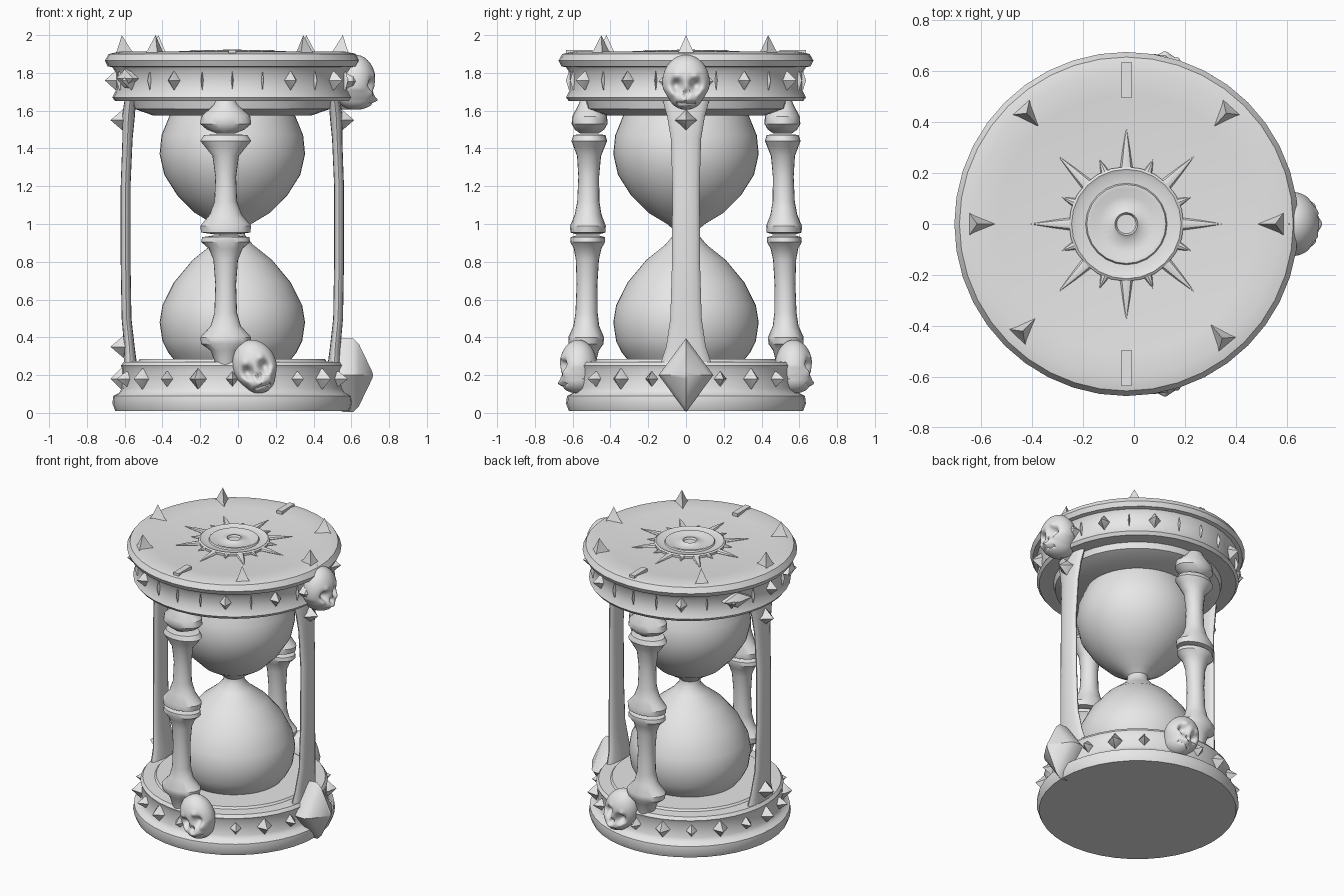
import bpy, bmesh
from math import sin, cos, pi, radians, exp
from mathutils import Matrix, Vector

cube = bpy.data.objects.get("Cube")
if cube:
    bpy.data.objects.remove(cube)

stone = bpy.data.materials.new("grey_stone")
stone.use_nodes = True
grey = (0.8, 0.8, 0.8, 1)
stone.diffuse_color = grey
stone.node_tree.nodes["Principled BSDF"].inputs["Base Color"].default_value = grey

AXIS = Vector((-0.03, 0, 0))
parts = []


def finish(name, bm):
    bmesh.ops.remove_doubles(bm, verts=bm.verts, dist=0.0004)
    bmesh.ops.recalc_face_normals(bm, faces=bm.faces)
    mesh = bpy.data.meshes.new(name)
    bm.to_mesh(mesh)
    bm.free()
    mesh.materials.append(stone)
    ob = bpy.data.objects.new(name, mesh)
    bpy.context.collection.objects.link(ob)
    parts.append(ob)
    return ob


def add_loft(bm, rings, segs, mat):
    """Rings are (height, radius x, radius y, centre x, centre y); the last three are optional."""
    loops = []
    for ring in rings:
        z, rx = ring[:2]
        ry = ring[2] if len(ring) > 2 else rx
        cx, cy = ring[3:5] if len(ring) > 4 else (0, 0)
        loops.append([bm.verts.new(mat @ Vector((cx + rx * cos(2 * pi * i / segs),
                                                 cy + ry * sin(2 * pi * i / segs), z)))
                      for i in range(segs)])
    for a, b in zip(loops, loops[1:]):
        for i in range(segs):
            j = (i + 1) % segs
            bm.faces.new((a[i], a[j], b[j], b[i]))
    for loop, ring in ((loops[0], rings[0]), (loops[-1], rings[-1])):
        if ring[1] > 0:
            bm.faces.new(loop)


def loft(name, rings, segs, mat):
    bm = bmesh.new()
    add_loft(bm, rings, segs, mat)
    return finish(name, bm)


def lathe(name, profile, segs=40):
    return loft(name, [(z, r) for r, z in profile], segs, Matrix.Translation(AXIS))


def outward(azimuth, r, z):
    """Frame on the body: local z points outward, local x points up."""
    a = radians(azimuth)
    radial, up = Vector((cos(a), sin(a), 0)), Vector((0, 0, 1))
    side = radial.cross(up)
    m = Matrix((up, side, radial)).transposed().to_4x4()
    return Matrix.Translation(AXIS + radial * r + up * z) @ m


def add_gem(bm, azimuth, r, z, half_h, half_w, depth):
    add_loft(bm, [(-0.03, half_h, half_w), (0.005, half_h, half_w), (depth, 0, 0)],
             4, outward(azimuth, r, z))


# Base, top ring and glass
lathe("base", [(0, .01), (.62, .01), (.635, .05), (.63, .09), (.6, .105), (.585, .13),
               (.582, .23), (.59, .25), (.575, .27), (.5, .272), (.49, .285), (0, .285)])
lathe("top_ring", [(0, 1.57), (.42, 1.575), (.52, 1.61), (.53, 1.65), (.62, 1.65),
                   (.635, 1.67), (.615, 1.71), (.615, 1.8), (.635, 1.83), (.66, 1.835),
                   (.675, 1.865), (.655, 1.9), (.6, 1.912), (.51, 1.9), (0, 1.9)])
lathe("glass", [(.3, .27), (.34, .32), (.37, .38), (.385, .48), (.37, .57), (.31, .69),
                (.21, .81), (.11, .89), (.068, .94), (.065, .97), (.1, 1.0), (.2, 1.06),
                (.29, 1.15), (.36, 1.26), (.385, 1.37), (.375, 1.47), (.33, 1.58)], 48)

# Sun emblem on the lid
lathe("emblem_disc", [(0, 1.89), (.225, 1.89), (.225, 1.915), (.215, 1.922), (.2, 1.915),
                      (.16, 1.912), (.155, 1.922), (.14, 1.922), (.11, 1.908), (.06, 1.915),
                      (.045, 1.925), (.038, 1.912), (0, 1.91)], 24)
bm = bmesh.new()
for i in range(16):
    length, width = ((.17, .026), (.065, .02))[i % 2]
    add_loft(bm, [(0, .015, width), (length * .5, .011, width * .55), (length, 0, 0)],
             8, outward(i * 22.5, .21, 1.903))
finish("emblem_rays", bm)

# Spikes and bars on the top rim
bm = bmesh.new()
for az in (0, 48, 132, 180, 226, 310):
    spot = AXIS + Vector((cos(radians(az)), sin(radians(az)), 0)) * .585
    m = Matrix.Translation(spot) @ Matrix.Rotation(radians(az + 180), 4, "Z")
    add_loft(bm, [(1.89, .08, .065), (1.92, .05, .04), (2.0, 0, 0)], 3, m)
finish("rim_spikes", bm)
bm = bmesh.new()
for side in (-1, 1):
    m = Matrix.Translation((AXIS.x, side * .565, 1.907)) @ Matrix.Diagonal((.04, .14, .03, 1))
    bmesh.ops.create_cube(bm, size=1, matrix=m)
finish("rim_bars", bm)

# Gems around the bands and on the side slats
bm = bmesh.new()
for i in range(1, 24):
    thin = i % 2 == 1 or i in (6, 18)
    add_gem(bm, i * 15, .615, 1.76, .05, .006 if thin else .036, .02 if thin else .06)
for az in (153, 207):
    add_gem(bm, az, .635, 1.77, .05, .1, .035)
finish("top_gems", bm)
bm = bmesh.new()
for i in range(1, 20):
    big = i % 2 == 0
    add_gem(bm, i * 18, .585, .18, .055 if big else .04, .046 if big else .033, .06)
finish("base_gems", bm)
bm = bmesh.new()
for az, z in ((0, 1.55), (180, 1.55), (180, .35)):
    add_gem(bm, az, .57, z, .06, .06, .075)
finish("slat_gems", bm)

# Side slats
for name, az in (("left_slat", 0), ("right_slat", 180)):
    m = Matrix.Translation(AXIS) @ Matrix.Rotation(radians(az), 4, "Z")
    loft(name, [(z, t, w, c, 0) for z, t, w, c in
                ((.26, .035, .135, .54), (.35, .028, .105, .545), (.5, .026, .083, .56),
                 (.8, .026, .074, .565), (1.2, .026, .072, .565), (1.45, .027, .08, .555),
                 (1.57, .034, .1, .55), (1.66, .03, .125, .54))], 16, m)

# Front and back columns, each of two bones and an end knob
upper_bone = [(1.475, .06), (1.47, .115), (1.44, .135), (1.41, .11), (1.36, .07), (1.25, .055),
              (1.12, .06), (1.05, .085), (.99, .135), (.955, .13), (.945, .06)]
lower_bone = [(.94, .06), (.93, .125), (.905, .13), (.87, .09), (.81, .065), (.68, .055),
              (.53, .06), (.46, .08), (.4, .135), (.365, .13), (.33, .08), (.25, .05)]
knob = [(1.66, .05), (1.63, .065), (1.57, .13), (1.53, .135), (1.5, .1), (1.48, .05)]
for side, where in ((-1, "front"), (1, "back")):
    m = Matrix.Translation((-.065, side * .515, 0))
    for name, rings in (("upper_bone", upper_bone), ("lower_bone", lower_bone), ("knob", knob)):
        loft(where + "_" + name, [(z, r, .03 + r * .48 if r > .055 else r,
                                   0, side * (.02 - z * .016)) for z, r in rings], 20, m)

# Diamond medallion and the plate behind the upper skull
loft("medallion", [(-.05, .18, .13), (.0, .195, .145), (.05, .195, .145), (.08, .165, .12),
                   (.15, .02, .015), (.155, 0, 0)], 4, outward(0, .59, .2))
loft("skull_plate", [(-.04, .15, .145), (.03, .15, .145), (.06, .1, .1)], 4,
     outward(0, .61, 1.755))


# Skulls: a sphere with narrowed jaw, cheeks, sockets, nose and mouth pushed in or out
def skull(name, place, size):
    bm = bmesh.new()
    bmesh.ops.create_icosphere(bm, subdivisions=5, radius=1)
    marks = [(.4, -.1, .24, .5), (-.4, -.1, .24, .5), (0, -.42, .13, .3),
             (.62, -.38, .16, -.16), (-.62, -.38, .16, -.16), (0, -.62, .16, -.12),
             (.4, .2, .14, -.12), (-.4, .2, .14, -.12)]
    for v in bm.verts:
        p = v.co.copy()
        push = 0
        if p.y < 0:
            for x, z, r, depth in marks:
                push += depth * exp(-((p.x - x) ** 2 + (p.z - z) ** 2) / r ** 2)
            if abs(p.x) < .4:
                push += .12 * exp(-((p.z + .76) / .05) ** 2)
        jaw = min(max((-p.z - .25) / .4, 0), 1)
        fill = 1 + .45 * jaw * abs(p.z)
        v.co = Vector((p.x * (1 - .3 * jaw) * fill, p.y * fill + push, p.z))
    bm.transform(place @ Matrix.Diagonal((*size, 1)))
    finish(name, bm)


skull("upper_skull", Matrix.Translation((.625, 0, 1.75)) @ Matrix.Rotation(pi / 2, 4, "Z"),
      (.125, .105, .145))
for side, where, turn in ((-1, "front", 0), (1, "back", pi)):
    place = (Matrix.Translation((.09, side * .57, .245)) @ Matrix.Rotation(radians(-20), 4, "Y")
             @ Matrix.Rotation(turn, 4, "Z"))
    skull(where + "_skull", place, (.115, .1, .145))

# Smooth shading with sharp edges kept
bpy.ops.object.select_all(action="DESELECT")
for ob in parts:
    ob.select_set(True)
bpy.context.view_layer.objects.active = parts[0]
bpy.ops.object.shade_smooth_by_angle(angle=radians(35))
